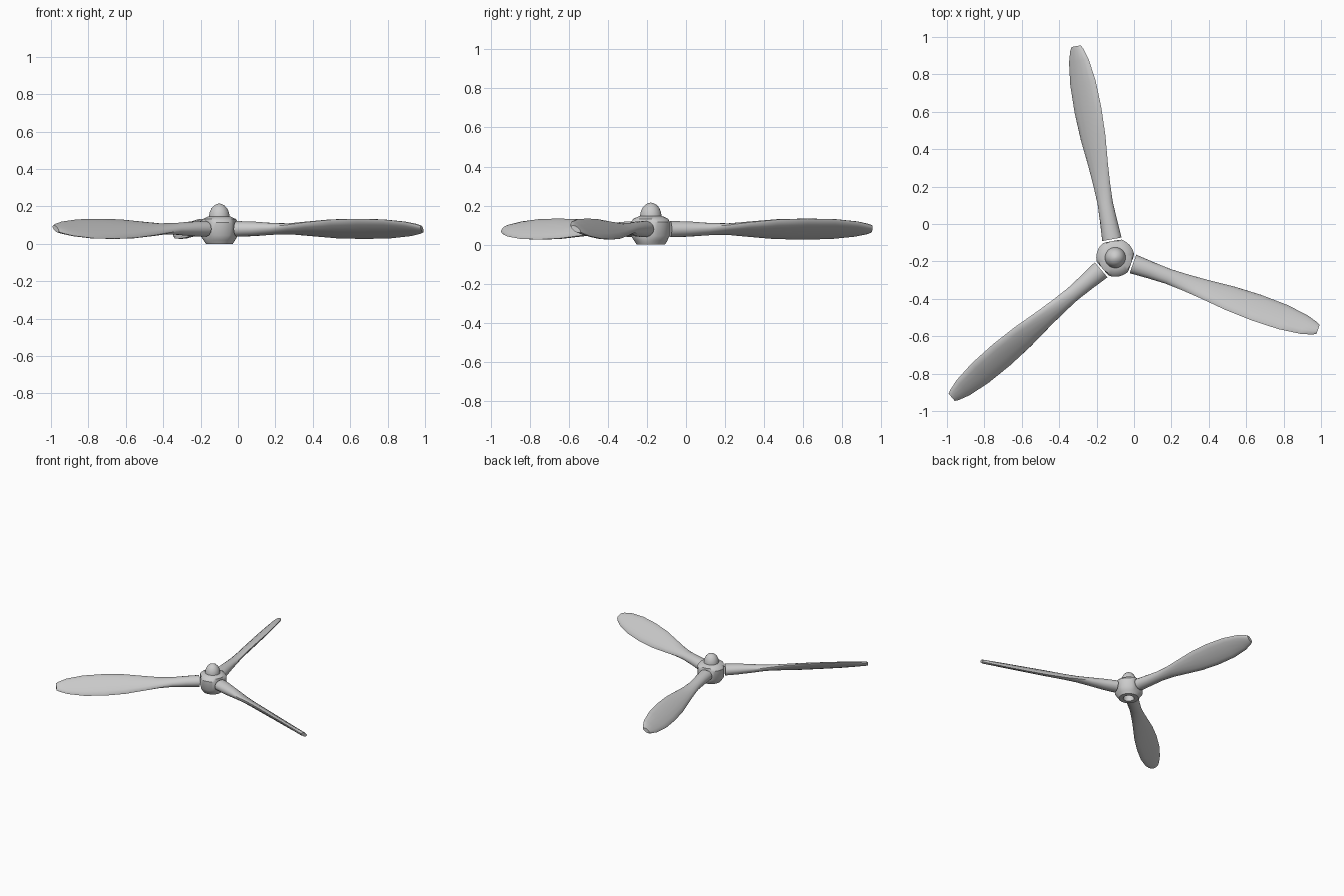
import bpy, bmesh, math
from mathutils import Vector

if "Cube" in bpy.data.objects:
    bpy.data.objects.remove(bpy.data.objects["Cube"])

CX, CY, CZ = -0.10, -0.18, 0.08
ANGLES = [math.radians(a) for a in (-19.5, 100.5, 220.5)]


def loft(name, rings, cap=True, smooth=35):
    """Skin a list of equal-length point rings into one object."""
    bm = bmesh.new()
    vr = [[bm.verts.new(p) for p in ring] for ring in rings]
    n = len(vr[0])
    for a, b in zip(vr, vr[1:]):
        for i in range(n):
            j = (i + 1) % n
            bm.faces.new((a[i], a[j], b[j], b[i]))
    if cap:
        bm.faces.new(vr[0])
        bm.faces.new(vr[-1])
    bmesh.ops.recalc_face_normals(bm, faces=bm.faces)
    me = bpy.data.meshes.new(name)
    bm.to_mesh(me)
    bm.free()
    ob = bpy.data.objects.new(name, me)
    bpy.context.collection.objects.link(ob)
    bpy.ops.object.select_all(action='DESELECT')
    ob.select_set(True)
    bpy.context.view_layer.objects.active = ob
    bpy.ops.object.shade_smooth_by_angle(angle=math.radians(smooth))
    return ob


# blades: radius, chord, thickness, pitch in degrees
SECTIONS = [
    (0.10, 0.105, 0.085, 0), (0.20, 0.092, 0.078, 5), (0.30, 0.085, 0.062, 15),
    (0.40, 0.100, 0.046, 25), (0.50, 0.125, 0.042, 33), (0.65, 0.165, 0.040, 36),
    (0.80, 0.180, 0.036, 36), (0.95, 0.170, 0.033, 36), (1.07, 0.130, 0.030, 35),
    (1.13, 0.085, 0.030, 33), (1.15, 0.058, 0.026, 32),
]


def blade(name, ang):
    d = Vector((math.cos(ang), math.sin(ang), 0))
    t = Vector((-d.y, d.x, 0))
    rings = []
    for r, chord, thick, pitch in SECTIONS:
        p = math.radians(pitch)
        ring = []
        for k in range(14):
            a = math.tau * k / 14
            c, h = chord / 2 * math.cos(a), thick / 2 * math.sin(a)
            q = Vector((CX, CY, CZ)) + d * r
            q += t * (c * math.cos(p) + h * math.sin(p))
            q.z += h * math.cos(p) - c * math.sin(p)
            ring.append(q)
        rings.append(ring)
    return loft(name, rings)


for i, ang in enumerate(ANGLES):
    blade(f"blade_{i + 1}", ang)


def ring_at(r, z, flat=None, n=36):
    """Circle, optionally trimmed by flats that face the blades."""
    pts = []
    for k in range(n):
        a = ANGLES[0] + math.tau * k / n
        rr = r
        if flat:
            for b in ANGLES:
                c = math.cos(a - b)
                if c > 0:
                    rr = min(rr, flat / c)
        pts.append((CX + rr * math.cos(a), CY + rr * math.sin(a), z))
    return pts


# hub with blade seats and a shaft recess underneath
HUB = [(0.04, 0.05), (0.04, 0.0), (0.072, 0.0), (0.085, 0.02), (0.102, 0.045),
       (0.102, 0.115), (0.09, 0.132), (0.06, 0.146)]
loft("hub", [ring_at(r, z, 0.09) for r, z in HUB])

# rounded nose cap
NOSE = [(0.055, 0.135), (0.055, 0.15), (0.051, 0.17), (0.042, 0.19),
        (0.028, 0.205), (0.012, 0.213), (0.002, 0.215)]
loft("nose_cap", [ring_at(r, z) for r, z in NOSE], smooth=50)
